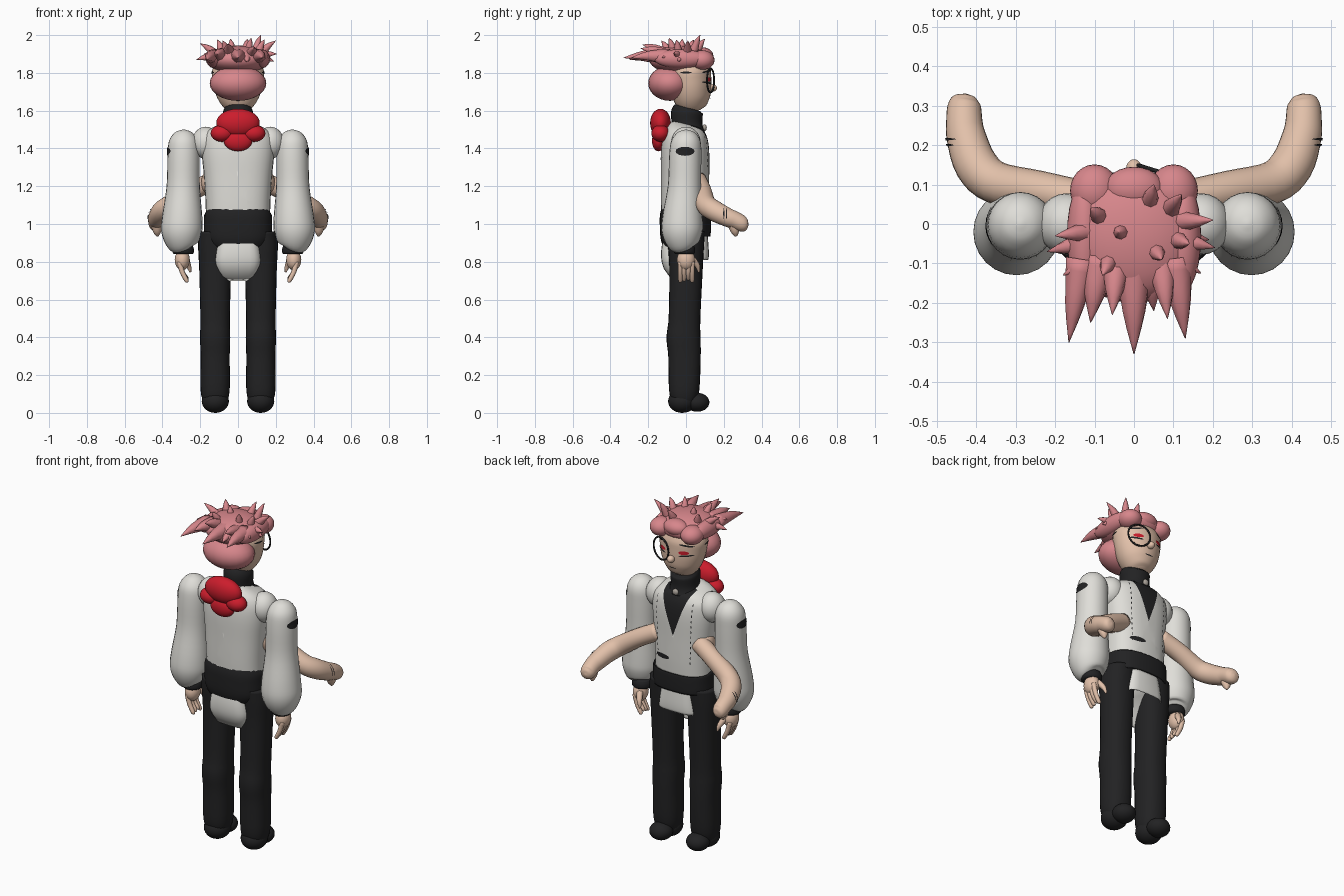
import bpy, bmesh, math
from mathutils import Vector
from mathutils.bvhtree import BVHTree

cube = bpy.data.objects.get("Cube")
if cube:
    bpy.data.objects.remove(cube, do_unlink=True)


def material(name, r, g, b):
    m = bpy.data.materials.new(name)
    m.use_nodes = True
    m.diffuse_color = (r, g, b, 1)
    node = m.node_tree.nodes["Principled BSDF"]
    node.inputs["Base Color"].default_value = (r, g, b, 1)
    node.inputs["Roughness"].default_value = 0.8
    return m


PINK = material("pink hair", 0.68, 0.24, 0.26)
SKIN = material("skin", 0.76, 0.53, 0.4)
WHITE = material("white cloth", 0.74, 0.73, 0.69)
BLACK = material("black cloth", 0.016, 0.016, 0.017)
RED = material("red cloth", 0.6, 0.012, 0.025)
GREY = material("button grey", 0.4, 0.36, 0.32)


def finish(name, bm, mat, smooth=True):
    me = bpy.data.meshes.new(name)
    bm.to_mesh(me)
    bm.free()
    me.materials.append(mat)
    for p in me.polygons:
        p.use_smooth = smooth
    ob = bpy.data.objects.new(name, me)
    bpy.context.collection.objects.link(ob)
    return ob


def ball(name, mat, centre, radii):
    bm = bmesh.new()
    bmesh.ops.create_uvsphere(bm, u_segments=24, v_segments=14, radius=1)
    for v in bm.verts:
        v.co = Vector(c + r * k for c, r, k in zip(centre, radii, v.co))
    return finish(name, bm, mat)


def smooth_path(pts, steps):
    """Catmull-Rom through any-dimensional stations."""
    out = []
    for i in range(len(pts) - 1):
        a, b, c, d = (pts[max(i - 1, 0)], pts[i], pts[i + 1],
                      pts[min(i + 2, len(pts) - 1)])
        for k in range(steps):
            t = k / steps
            out.append([0.5 * (2 * q + (r - p) * t + (2 * p - 5 * q + 4 * r - s) * t * t
                               + (3 * q - p - 3 * r + s) * t ** 3)
                        for p, q, r, s in zip(a, b, c, d)])
    return out + [list(pts[-1])]


def loft(name, mat, stations, ref=(1, 0, 0), square=2, sides=24, steps=4):
    """Tube through stations (x, y, z, radius along ref, other radius)."""
    path = smooth_path(stations, steps)
    bm = bmesh.new()
    rings = []
    for i, (x, y, z, ra, rb) in enumerate(path):
        t = (Vector(path[min(i + 1, len(path) - 1)][:3])
             - Vector(path[max(i - 1, 0)][:3])).normalized()
        a = Vector(ref)
        a = (a - t * a.dot(t)).normalized()
        b = t.cross(a)
        ring = []
        for k in range(sides):
            ang = 2 * math.pi * k / sides
            c, s = math.cos(ang), math.sin(ang)
            c = math.copysign(abs(c) ** (2 / square), c)
            s = math.copysign(abs(s) ** (2 / square), s)
            ring.append(bm.verts.new(Vector((x, y, z)) + a * c * max(ra, 0.001)
                                     + b * s * max(rb, 0.001)))
        rings.append(ring)
    for r0, r1 in zip(rings, rings[1:]):
        for k in range(sides):
            j = (k + 1) % sides
            bm.faces.new((r0[k], r0[j], r1[j], r1[k]))
    bm.faces.new(rings[0][::-1])
    bm.faces.new(rings[-1])
    bmesh.ops.recalc_face_normals(bm, faces=bm.faces)
    return finish(name, bm, mat)


def column(name, mat, rows, x=0, **kw):
    """Upright loft from rows (z, half width, half depth, centre y)."""
    return loft(name, mat, [(x, y, z, rx, ry) for z, rx, ry, y in rows], **kw)


def patch(name, mat, target, u, v, ru, rv, side=0, tilt=0):
    """Thin oval laid on a surface: from the face side (0) or from +x / -x."""
    tree = BVHTree.FromPolygons([w.co for w in target.data.vertices],
                                [p.vertices for p in target.data.polygons])
    ray = Vector((-side, 0, 0)) if side else Vector((0, -1, 0))
    bm = bmesh.new()

    def drop(r, ang):
        p, q = r * ru * math.cos(ang), r * rv * math.sin(ang)
        p, q = (u + p * math.cos(tilt) - q * math.sin(tilt),
                v + p * math.sin(tilt) + q * math.cos(tilt))
        start = Vector((side, p, q)) if side else Vector((p, 1, q))
        hit = tree.ray_cast(start, ray)[0] or tree.find_nearest(start)[0]
        return bm.verts.new(hit - ray * 0.004)

    n = 16
    rings = [[drop(r, 2 * math.pi * k / n) for k in range(n)] for r in (0.02, 0.5, 1)]
    bm.faces.new(rings[0])
    for a, b in zip(rings, rings[1:]):
        for k in range(n):
            bm.faces.new((a[k], b[k], b[(k + 1) % n], a[(k + 1) % n]))
    bm.normal_update()
    for f in bm.faces:
        if f.normal.dot(ray) > 0:
            f.normal_flip()
    return finish(name, bm, mat)


# Torso with a dark V cut into the front
torso = column("torso", WHITE, [
    (1.03, 0.17, 0.125, -0.005), (1.12, 0.172, 0.128, -0.005), (1.25, 0.18, 0.128, -0.005),
    (1.38, 0.192, 0.128, -0.005), (1.46, 0.185, 0.118, -0.005), (1.505, 0.14, 0.1, 0),
    (1.53, 0.07, 0.07, 0.005)], square=2.5, sides=32)
bm = bmesh.new()
bm.from_mesh(torso.data)
tip, slope = 1.26, 0.36
for s in (1, -1):
    bmesh.ops.bisect_plane(bm, geom=bm.verts[:] + bm.edges[:] + bm.faces[:],
                           plane_co=(0, 0, tip), plane_no=(1, 0, -s * slope))
for f in bm.faces:
    c = f.calc_center_median()
    f.material_index = int(c.y > 0.02 and abs(c.x) < (c.z - tip) * slope)
bm.to_mesh(torso.data)
bm.free()
torso.data.materials.append(BLACK)

# Belt, shirt hem, collar
column("belt", BLACK, [(0.915, 0.15, 0.12, 0), (0.93, 0.178, 0.132, -0.003),
                       (1.0, 0.18, 0.136, -0.003), (1.05, 0.178, 0.134, -0.003),
                       (1.06, 0.16, 0.12, 0)], square=2.6)
column("shirt_hem", WHITE, [(0.79, 0.1, 0.1, 0), (0.8, 0.125, 0.122, -0.005),
                            (0.86, 0.12, 0.126, -0.005), (0.95, 0.105, 0.115, 0)], square=4)
column("collar", BLACK, [(1.49, 0.095, 0.095, 0.005), (1.53, 0.078, 0.082, 0.005),
                         (1.59, 0.08, 0.084, 0.005), (1.615, 0.07, 0.07, 0.01)])
ball("collar_button", GREY, (0, 0.098, 1.51), (0.018, 0.012, 0.018))

# Head and face
head = column("head", SKIN, [
    (1.595, 0.03, 0.03, 0.05), (1.61, 0.065, 0.065, 0.045), (1.65, 0.1, 0.092, 0.035),
    (1.7, 0.122, 0.105, 0.028), (1.76, 0.134, 0.11, 0.024), (1.82, 0.135, 0.11, 0.02),
    (1.89, 0.09, 0.08, 0.02)], sides=32)
ball("nose", SKIN, (0, 0.14, 1.72), (0.02, 0.024, 0.02))
for s in (1, -1):
    patch("eye", RED, head, s * 0.068, 1.765, 0.026, 0.011)
    patch("eyelash", BLACK, head, s * 0.078, 1.748, 0.036, 0.005, tilt=s * 0.1)
    patch("eyebrow", BLACK, head, s * 0.08, 1.808, 0.038, 0.005, tilt=-s * 0.15)
    patch("temple_line", BLACK, head, 0.0, 1.802, 0.03, 0.005, side=s)
patch("mouth", BLACK, head, 0, 1.665, 0.025, 0.003)
bpy.ops.mesh.primitive_torus_add(major_radius=0.064, minor_radius=0.005, major_segments=32,
                                 minor_segments=8, location=(0.072, 0.13, 1.76),
                                 rotation=(math.pi / 2, 0, -0.3))
monocle = bpy.context.object
monocle.name = "monocle"
monocle.data.materials.append(BLACK)
bpy.ops.object.shade_smooth()

# Hair masses
ball("hair_nape", PINK, (0, -0.085, 1.745), (0.15, 0.115, 0.093))
ball("hair_crown", PINK, (0, -0.03, 1.87), (0.162, 0.165, 0.075))
ball("hair_fringe_middle", PINK, (0, 0.09, 1.89), (0.075, 0.055, 0.045))
for s in (1, -1):
    ball("hair_fringe_side", PINK, (s * 0.1, 0.085, 1.868), (0.062, 0.066, 0.052))
    ball("hair_side_lock", PINK, (s * 0.125, -0.03, 1.875), (0.045, 0.14, 0.05))


# Hair spikes: base, tip, base radius
def spike(base, tip, r):
    b, t = Vector(base), Vector(tip)
    m = b.lerp(t, 0.55) + Vector((0, 0, 0.008))
    loft("hair_spike", PINK, [(*b, r, r), (*m, r * 0.6, r * 0.6), (*t, 0.001, 0.001)],
         ref=(0.3, 0.2, 1) if abs((t - b).z) < 0.08 else (1, 0.1, 0), sides=8, steps=3)


for x, y, z, r in [(-0.165, -0.3, 1.87, 0.042), (0, -0.33, 1.88, 0.05), (0.13, -0.29, 1.88, 0.045),
                   (-0.11, -0.25, 1.9, 0.045), (0.085, -0.24, 1.93, 0.04),
                   (0.05, -0.22, 1.86, 0.04), (-0.055, -0.23, 1.95, 0.04)]:
    spike((x * 0.8, -0.09, 1.885), (x, y, z), r)
for x, y, z in [(0.205, -0.06, 1.9), (0.17, -0.125, 1.88), (0.2, 0.01, 1.97), (-0.22, -0.07, 1.87),
                (-0.2, -0.03, 1.955), (-0.18, -0.13, 1.9), (0.19, -0.04, 1.86)]:
    spike((x * 0.5, y * 0.6, 1.88), (x, y, z), 0.03)
for x, y, z in [(0.12, 0.075, 2.0), (0.05, 0.1, 1.98), (-0.04, -0.02, 1.98), (-0.11, 0.04, 1.975),
                (0.07, -0.09, 1.985), (-0.08, -0.13, 1.97), (0.14, -0.05, 1.975)]:
    spike((x * 0.75, y * 0.6 - 0.01, 1.9), (x, y, z), 0.026)

# Red bow at the nape
ball("bow_top", RED, (0, -0.135, 1.535), (0.115, 0.055, 0.075))
ball("bow_tail", RED, (0, -0.145, 1.44), (0.075, 0.035, 0.055))
for s in (1, -1):
    ball("bow_lobe", RED, (s * 0.085, -0.135, 1.48), (0.06, 0.048, 0.045))

# Vest pocket and stitching
patch("pocket", BLACK, torso, 0.07, 1.125, 0.048, 0.014)
for s in (1, -1):
    for i in range(12):
        patch("stitch", BLACK, torso, s * (0.115 - 0.001 * i), 1.46 - 0.031 * i, 0.0025, 0.008)

for s in (1, -1):
    # Legs and shoes
    column("leg", BLACK, [
        (0.05, 0.06, 0.06, -0.015), (0.12, 0.077, 0.08, -0.01), (0.3, 0.077, 0.086, -0.008),
        (0.4, 0.08, 0.09, -0.013), (0.5, 0.078, 0.084, -0.008), (0.75, 0.084, 0.088, 0),
        (0.88, 0.09, 0.095, 0), (0.96, 0.085, 0.1, 0)], x=s * 0.121, square=2.3)
    ball("shoe_heel", BLACK, (s * 0.12, -0.02, 0.062), (0.072, 0.075, 0.062))
    ball("shoe_toe", BLACK, (s * 0.12, 0.06, 0.056), (0.064, 0.064, 0.05))

    # Shoulder, puffed sleeve and cuff
    ball("shoulder", WHITE, (s * 0.17, 0, 1.43), (0.075, 0.078, 0.085))
    sleeve = loft("sleeve", WHITE, [
        (s * x, y, z, r, r) for x, y, z, r in [
            (0.29, -0.01, 0.875, 0.055), (0.295, -0.015, 0.895, 0.085), (0.298, -0.02, 0.96, 0.108),
            (0.295, -0.018, 1.04, 0.106), (0.29, -0.008, 1.2, 0.088), (0.288, -0.004, 1.36, 0.085),
            (0.288, 0, 1.44, 0.077), (0.288, 0, 1.485, 0.045), (0.288, 0, 1.5, 0.005)]])
    patch("sleeve_badge", BLACK, sleeve, -0.005, 1.385, 0.05, 0.024, side=s)
    column("cuff", BLACK, [(0.84, 0.048, 0.048, -0.008), (0.85, 0.056, 0.056, -0.008),
                           (0.87, 0.056, 0.056, -0.008), (0.885, 0.05, 0.05, -0.008)], x=s * 0.29)

    # Hanging hand
    ball("palm", SKIN, (s * 0.295, 0, 0.81), (0.04, 0.048, 0.055))
    for i, y in enumerate((-0.03, -0.01, 0.012, 0.033)):
        low = 0.7 + 0.006 * (i % 3)
        loft("finger", SKIN, [(s * 0.31, y, 0.8, 0.014, 0.014), (s * 0.295, y, 0.745, 0.013, 0.013),
                              (s * 0.272, y, low, 0.011, 0.011),
                              (s * 0.268, y, low - 0.01, 0.003, 0.003)], sides=10)
    loft("thumb", SKIN, [(s * 0.28, 0.03, 0.82, 0.018, 0.018), (s * 0.262, 0.06, 0.78, 0.014, 0.014),
                         (s * 0.252, 0.068, 0.745, 0.005, 0.005)], sides=10)

    # Second, bare arm reaching forward
    ball("bare_shoulder", SKIN, (s * 0.155, 0.03, 1.22), (0.04, 0.06, 0.06))
    arm = loft("bare_arm", SKIN, [
        (s * x, y, z, r, r) for x, y, z, r in [
            (0.13, 0.06, 1.23, 0.05), (0.24, 0.085, 1.175, 0.05), (0.35, 0.105, 1.105, 0.054),
            (0.4, 0.15, 1.07, 0.055), (0.425, 0.22, 1.035, 0.05), (0.43, 0.26, 1.02, 0.046),
            (0.43, 0.3, 1.0, 0.042), (0.427, 0.322, 0.995, 0.028), (0.426, 0.33, 0.994, 0.004)]],
        ref=(0, 0, 1))
    for y in (0.2, 0.215):
        patch("arm_mark", BLACK, arm, y, 1.055, 0.003, 0.03, side=s)
    loft("bare_thumb", SKIN, [(s * 0.43, 0.25, 1.0, 0.03, 0.03), (s * 0.428, 0.26, 0.96, 0.022, 0.022),
                              (s * 0.426, 0.265, 0.935, 0.006, 0.006)], sides=12)
